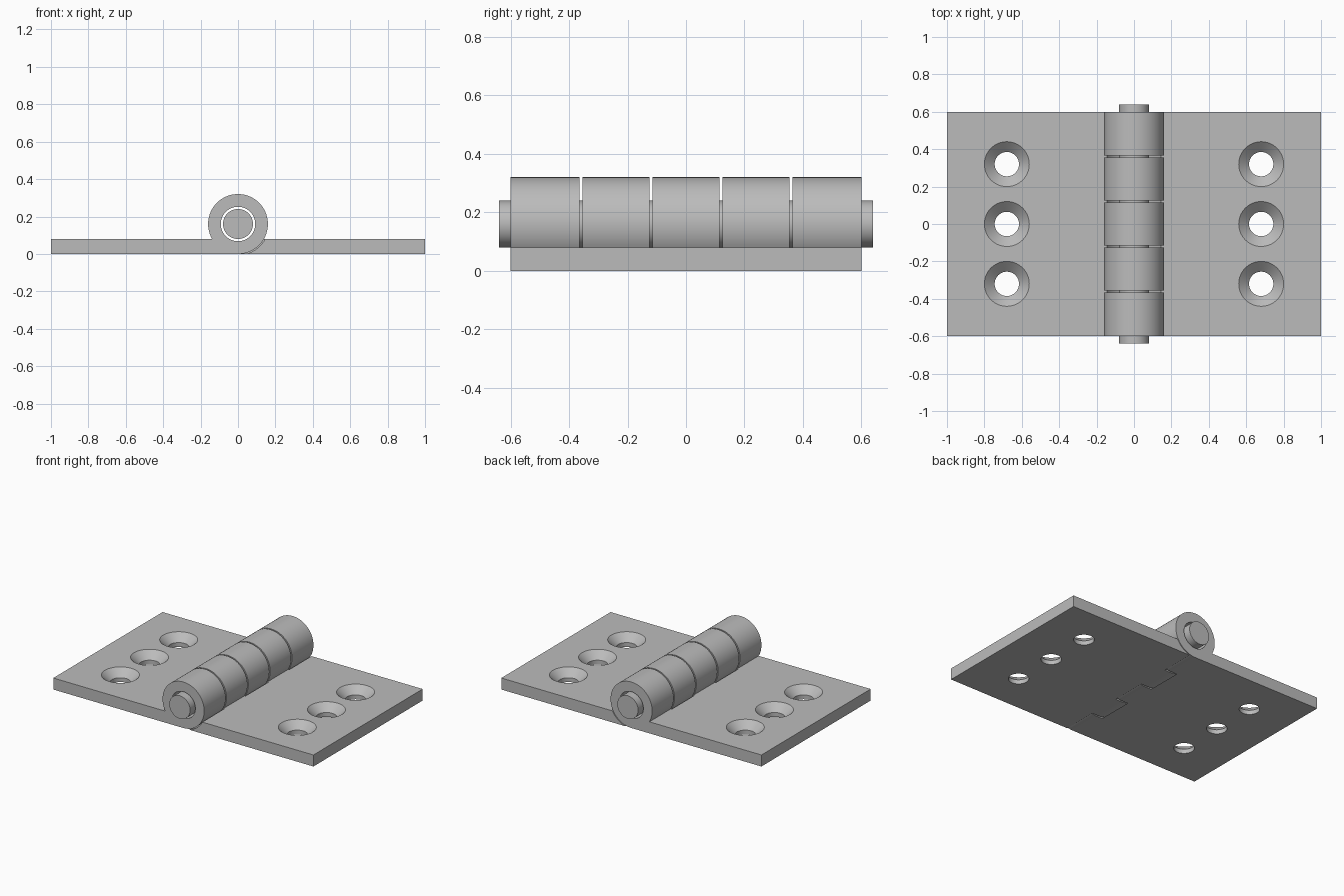
import bpy, bmesh
from math import sin, cos, pi, radians
from mathutils import Vector

if "Cube" in bpy.data.objects:
    bpy.data.objects.remove(bpy.data.objects["Cube"], do_unlink=True)

SEGMENTS = 96
BARREL_R = AXIS_Z = 0.16
PIN_R, BORE_R, CLEAR_R = 0.08, 0.092, 0.166
THICK, HALF = 0.08, 0.6
GAP = 0.005

steel = bpy.data.materials.new("grey_steel")
steel.use_nodes = True
steel.diffuse_color = (0.5, 0.5, 0.5, 1)
steel.node_tree.nodes["Principled BSDF"].inputs["Base Color"].default_value = steel.diffuse_color


def to_object(bm, name):
    bmesh.ops.recalc_face_normals(bm, faces=bm.faces)
    mesh = bpy.data.meshes.new(name)
    bm.to_mesh(mesh)
    bm.free()
    mesh.materials.append(steel)
    obj = bpy.data.objects.new(name, mesh)
    bpy.context.collection.objects.link(obj)
    return obj


def turned(bm, origin, axis, rings):
    """Closed solid of revolution from (radius, distance along axis) rings."""
    axis, origin = Vector(axis), Vector(origin)
    u = Vector((1, 0, 0))
    v = axis.cross(u)
    loops = []
    for r, t in rings:
        angles = [2 * pi * i / SEGMENTS for i in range(SEGMENTS)]
        loops.append([bm.verts.new(origin + axis * t + (u * cos(a) + v * sin(a)) * r)
                      for a in angles])
    for low, high in zip(loops, loops[1:]):
        for i in range(SEGMENTS):
            j = (i + 1) % SEGMENTS
            bm.faces.new((low[i], low[j], high[j], high[i]))
    bm.faces.new(loops[0])
    bm.faces.new(loops[-1])


def barrel_rod(bm, radius, y0, y1):
    turned(bm, (0, 0, AXIS_Z), (0, 1, 0), [(radius, y0), (radius, y1)])


def cut(obj, bm):
    cutter = to_object(bm, "cutter")
    cutter.hide_render = True
    mod = obj.modifiers.new("cut", 'BOOLEAN')
    mod.operation, mod.solver, mod.object = 'DIFFERENCE', 'EXACT', cutter
    bpy.context.view_layer.objects.active = obj
    bpy.ops.object.modifier_apply(modifier=mod.name)
    bpy.data.objects.remove(cutter, do_unlink=True)


def smooth(obj):
    bpy.ops.object.select_all(action='DESELECT')
    obj.select_set(True)
    bpy.context.view_layer.objects.active = obj
    bpy.ops.object.shade_smooth_by_angle(angle=radians(30))


def leaf(name, side, clear_rows):
    # Plate and rolled barrel as one profile, extruded along the pin
    arc = [radians(a) for a in range(-90, 211, 4)]
    profile = [(BARREL_R * cos(a), AXIS_Z + BARREL_R * sin(a)) for a in arc]
    profile[0] = (0, 0)
    profile += [(-BARREL_R * cos(pi / 6), THICK), (-1, THICK), (-1, 0)]
    bm = bmesh.new()
    face = bm.faces.new([bm.verts.new((-side * x, -HALF, z)) for x, z in profile])
    new = bmesh.ops.extrude_face_region(bm, geom=[face])["geom"]
    bmesh.ops.translate(bm, vec=(0, 2 * HALF, 0),
                        verts=[e for e in new if isinstance(e, bmesh.types.BMVert)])
    obj = to_object(bm, name)

    # Room for the other leaf's knuckles, and the countersunk screw holes
    bm = bmesh.new()
    for y0, y1 in clear_rows:
        barrel_rod(bm, CLEAR_R, y0 - GAP, y1 + GAP)
    for y in (-0.32, 0, 0.32):
        turned(bm, (side * 0.68, y, 0), (0, 0, 1),
               [(0.065, -0.05), (0.065, 0.03), (0.12, THICK), (0.164, 0.12)])
    cut(obj, bm)

    # Bore for the pin
    bm = bmesh.new()
    barrel_rod(bm, BORE_R, -1, 1)
    cut(obj, bm)
    smooth(obj)


leaf("right_leaf", -1, [(-0.36, -0.12), (0.12, 0.36)])
leaf("left_leaf", 1, [(-0.7, -0.36), (-0.12, 0.12), (0.36, 0.7)])

# Hinge pin
bm = bmesh.new()
barrel_rod(bm, PIN_R, -0.64, 0.64)
smooth(to_object(bm, "hinge_pin"))
